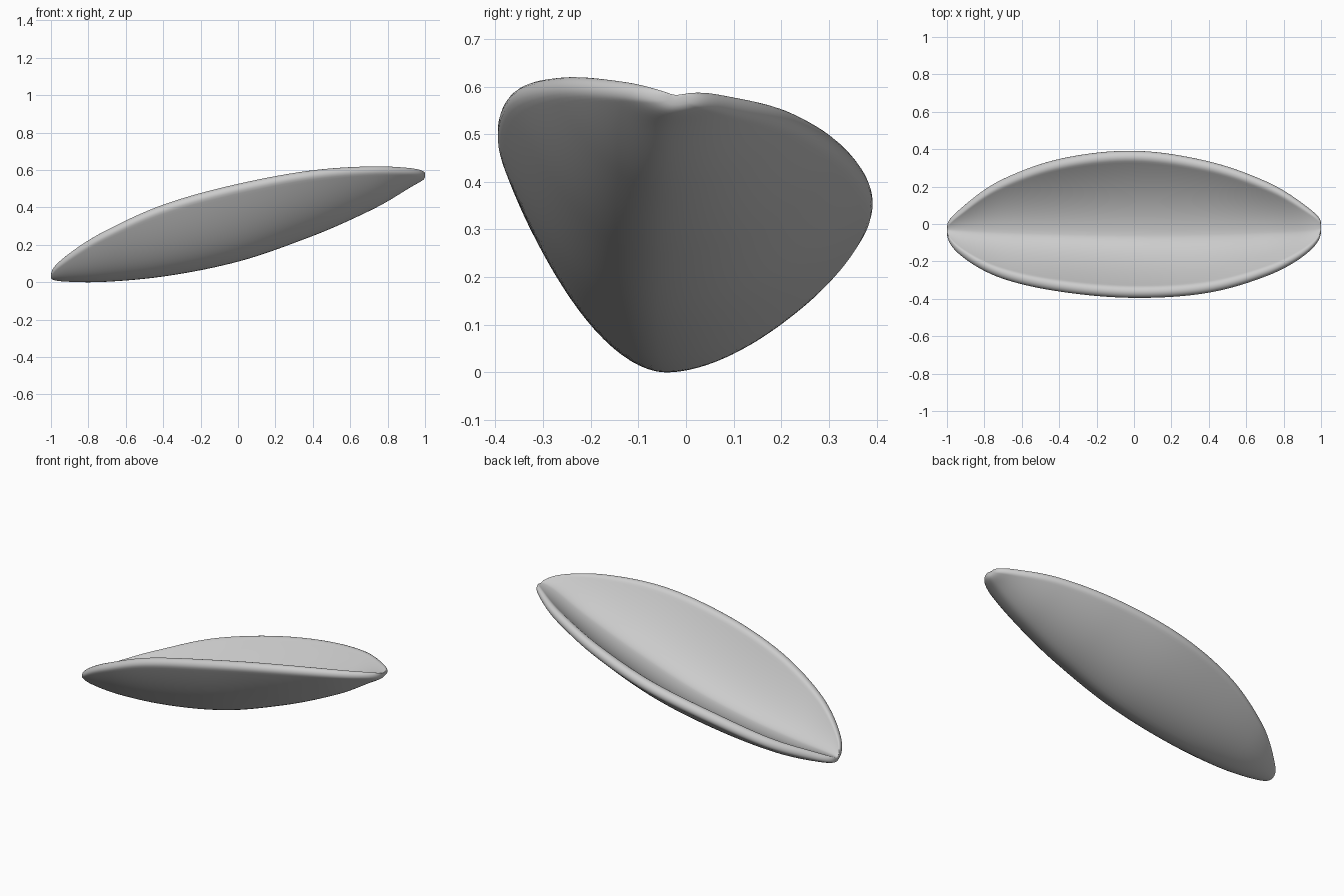
import bpy, bmesh, math

if "Cube" in bpy.data.objects:
    bpy.data.objects.remove(bpy.data.objects["Cube"])

# Control values at nine stations from the low end to the high end (x = -cos)
FRONT_Y = [-.045, -.16, -.275, -.345, -.376, -.353, -.265, -.15, -.035]
BACK_Y = [-.02, .08, .23, .342, .382, .33, .22, .09, 0]
FRONT_Z = [.045, .145, .285, .43, .535, .605, .627, .616, .59]
BACK_Z = [.045, .09, .175, .295, .395, .485, .553, .582, .59]
KEEL_Z = [.042, .038, .043, .077, .155, .285, .424, .543, .587]
KEEL_Y = [-.03, -.035, -.045, -.055, -.06, -.055, -.045, -.035, -.02]
HALF_THICK = .033
NX, NV = 72, 48


def sample(vals, t):
    """Catmull-Rom through evenly spaced values, extended linearly at the ends."""
    p = [2 * vals[0] - vals[1], *vals, 2 * vals[-1] - vals[-2]]
    f = t * (len(vals) - 1)
    i = min(int(f), len(vals) - 2)
    u = f - i
    a, b, c, d = p[i:i + 4]
    return b + .5 * u * (c - a + u * (2 * a - 5 * b + 4 * c - d
                                      + u * (3 * (b - c) + d - a)))


def mid_point(t, v):
    """Middle of the wall: v = -1 front rim, 0 keel, 1 back rim."""
    yk, zk = sample(KEEL_Y, t), sample(KEEL_Z, t)
    yr = sample(FRONT_Y if v < 0 else BACK_Y, t)
    zr = sample(FRONT_Z if v < 0 else BACK_Z, t)
    a = abs(v)
    return yk + (yr - yk) * a, zk + (zr - zk) * a ** 1.85


def section(t):
    """Closed wall cross-section with fully rounded rims."""
    thick = HALF_THICK * math.sin(math.pi * t) ** .4
    rims = mid_point(t, -1), mid_point(t, 1)
    inner, outer = [], []
    for j in range(NV + 1):
        v = -math.cos(math.pi * j / NV)
        p = mid_point(t, v)
        y0, z0 = mid_point(t, max(v - .03, -1))
        y1, z1 = mid_point(t, min(v + .03, 1))
        dy, dz = y1 - y0, z1 - z0
        d = math.hypot(dy, dz) or 1
        s = min(1, min(math.dist(p, r) for r in rims) / thick)
        h = thick * math.sqrt(1 - (1 - s) ** 2)
        ny, nz = -dz / d * h, dy / d * h
        g = 1 + .25 * (1 - v * v)  # slightly thicker floor
        inner.append((p[0] + ny * g, p[1] + nz * g))
        outer.append((p[0] - ny, p[1] - nz))
    return inner + outer[-2:0:-1]


# Leaf-shaped dish, lofted along x
bm = bmesh.new()
rings = []
for i in range(NX + 1):
    t = min(max(i / NX, .002), .998)
    x = -math.cos(math.pi * i / NX)
    rings.append([bm.verts.new((x, y, z)) for y, z in section(t)])
for a, b in zip(rings, rings[1:]):
    for k in range(len(a)):
        m = (k + 1) % len(a)
        bm.faces.new((a[k], a[m], b[m], b[k]))
bm.faces.new(rings[0])
bm.faces.new(rings[-1])
bmesh.ops.recalc_face_normals(bm, faces=bm.faces)

# Stand it on the ground
low = min(v.co.z for v in bm.verts)
for v in bm.verts:
    v.co.z -= low
for f in bm.faces:
    f.smooth = True
mesh = bpy.data.meshes.new("leaf_dish")
bm.to_mesh(mesh)
bm.free()
bpy.context.collection.objects.link(bpy.data.objects.new("leaf_dish", mesh))
